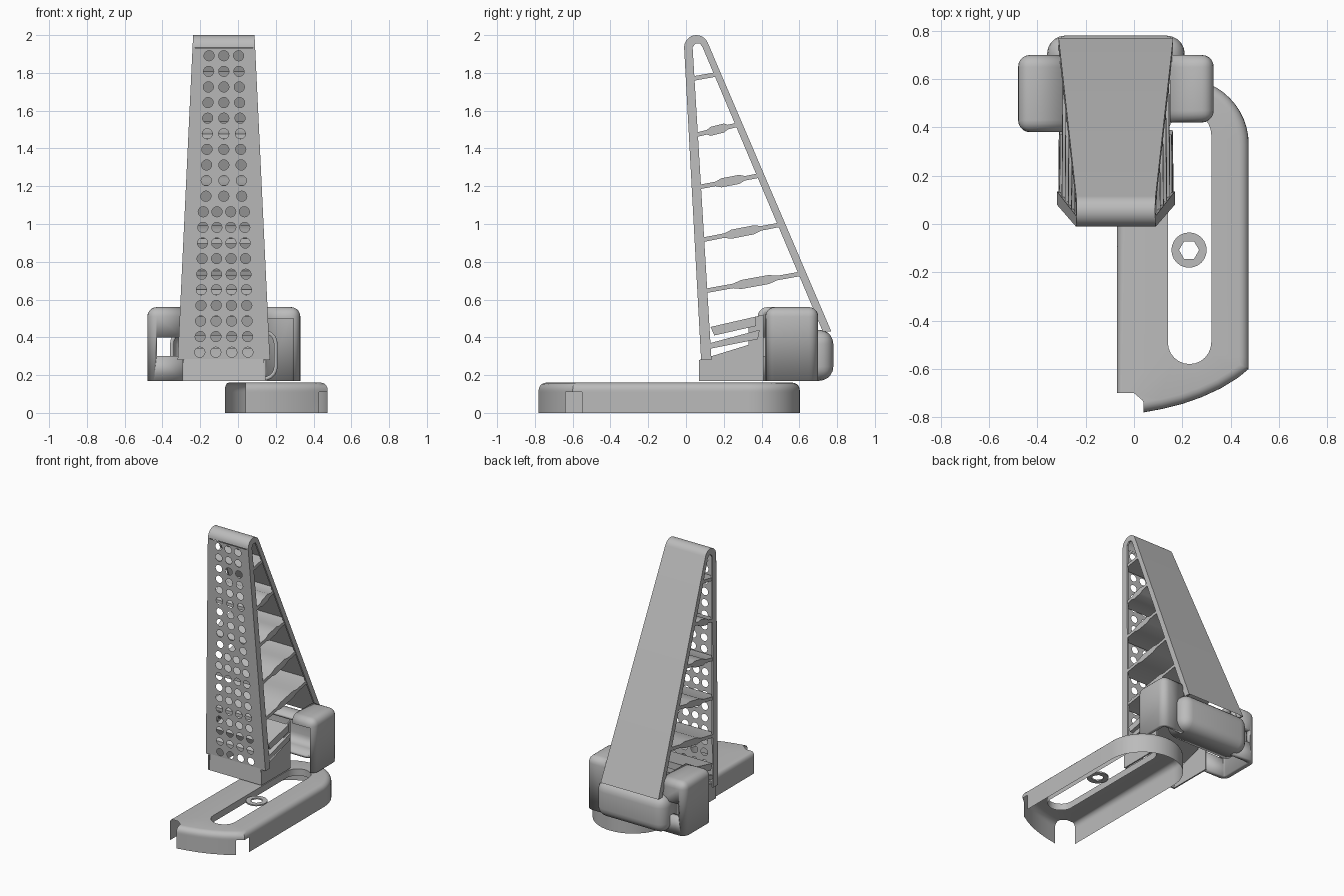
import bpy, bmesh, math
from mathutils import Vector

if "Cube" in bpy.data.objects:
    bpy.data.objects.remove(bpy.data.objects["Cube"])

grey = bpy.data.materials.new("plain_grey")
grey.diffuse_color = (0.5, 0.5, 0.5, 1)
grey.use_nodes = True
grey.node_tree.nodes["Principled BSDF"].inputs["Base Color"].default_value = grey.diffuse_color
C = -0.075                                   # centre line of the tower in x


def finish(name, bm, thick=0):
    bmesh.ops.remove_doubles(bm, verts=bm.verts, dist=1e-5)
    bmesh.ops.recalc_face_normals(bm, faces=bm.faces)
    me = bpy.data.meshes.new(name)
    bm.to_mesh(me)
    bm.free()
    me.materials.append(grey)
    ob = bpy.data.objects.new(name, me)
    bpy.context.collection.objects.link(ob)
    bpy.context.view_layer.objects.active = ob
    ob.select_set(True)
    bpy.ops.object.shade_smooth_by_angle(angle=math.radians(35))
    ob.select_set(False)
    if thick:
        mod = ob.modifiers.new("wall", 'SOLIDIFY')
        mod.thickness = thick
    return ob


def face(bm, pts):
    return bm.faces.new([bm.verts.new(p) for p in pts])


def prism(bm, pts, xa, xb):
    """Solid from a (y, z) outline between x functions of z."""
    a = [(xa(z), y, z) for y, z in pts]
    b = [(xb(z), y, z) for y, z in pts]
    face(bm, a)
    face(bm, b)
    for i in range(len(pts)):
        j = (i + 1) % len(pts)
        face(bm, (a[i], a[j], b[j], b[i]))


def shell(name, lo, hi, bevel, cuts, thick):
    """Rounded box left open on the listed sides, such as '-z'."""
    lo, hi = Vector(lo), Vector(hi)
    L, H, planes = lo.copy(), hi.copy(), []
    for c in cuts:
        k, n = "xyz".index(c[1]), Vector()
        if c[0] == '-':
            L[k] -= 2 * bevel
            n[k] = -1
            planes.append((lo, n))
        else:
            H[k] += 2 * bevel
            n[k] = 1
            planes.append((hi, n))
    bm = bmesh.new()
    bmesh.ops.create_cube(bm, size=1)
    for v in bm.verts:
        v.co = [(L[k] + H[k]) / 2 + v.co[k] * (H[k] - L[k]) for k in range(3)]
    bmesh.ops.bevel(bm, geom=bm.edges[:], offset=bevel, segments=5,
                    profile=0.5, affect='EDGES')
    bmesh.ops.recalc_face_normals(bm, faces=bm.faces)
    for co, no in planes:
        bmesh.ops.bisect_plane(bm, geom=bm.verts[:] + bm.edges[:] + bm.faces[:],
                               plane_co=co, plane_no=no, clear_outer=True)
    ob = finish(name, bm, thick)
    # make sure the wall grows inwards
    mid = (lo + hi) / 2
    big = max(ob.data.polygons, key=lambda p: p.area)
    if big.normal.dot(big.center - mid) < 0:
        ob.data.flip_normals()
    return ob


def window(ob, lo, hi):
    """Cut a rectangular opening into a shell."""
    bm = bmesh.new()
    prism(bm, [(lo[1], lo[2]), (hi[1], lo[2]), (hi[1], hi[2]), (lo[1], hi[2])],
          lambda z: lo[0], lambda z: hi[0])
    cutter = finish(ob.name + "_cutter", bm)
    cutter.hide_render = True
    cutter.hide_viewport = True
    mod = ob.modifiers.new("opening", 'BOOLEAN')
    mod.operation = 'DIFFERENCE'
    mod.object = cutter


def hw(z):                                   # tower half width
    return 0.165 + (1.95 - z) * 0.0476


def front(z):                                # front line of the tower
    return 0.08 - 0.0545 * (z - 0.28)


def back(z):                                 # back line of the tower
    return 0.12 + 0.426 * (1.955 - z)


# perforated front plate: every cell is a quad with a round hole
bm = bmesh.new()
step, rows, N = 0.0826, 20, 16
P = lambda u, z: (C + u * hw(z), front(z), z)
for r in range(rows):
    z0 = 0.28 + r * step
    zc, n = z0 + step / 2, 4 if r < 10 else 3
    for s in (-1, 1):
        face(bm, [P(s, z0), P(s * .7, z0), P(s * .7, z0 + step), P(s, z0 + step)])
    for c in range(n):
        uc, du = -0.7 + (c + 0.5) * 1.4 / n, 0.7 / n
        outer, inner = [], []
        for i in range(N):
            a = 2 * math.pi * i / N
            ca, sa = math.cos(a), math.sin(a)
            m = max(abs(ca), abs(sa))
            outer.append(P(uc + du * ca / m, zc + step / 2 * sa / m))
            inner.append(P(uc + 0.027 * ca / hw(zc), zc + 0.027 * sa))
        for i in range(N):
            j = (i + 1) % N
            face(bm, (outer[i], outer[j], inner[j], inner[i]))
finish("perforated_front_plate", bm)

# rounded top cap and plain back plate
arc = [(0.055 + 0.065 * math.cos(math.radians(a)), 1.935 + 0.065 * math.sin(math.radians(a)))
       for a in [180 - 157 * i / 12 for i in range(13)]]
skin = arc + [(back(0.43), 0.43)]
bm = bmesh.new()
for (y0, z0), (y1, z1) in zip(skin, skin[1:]):
    face(bm, [(C - hw(z0), y0, z0), (C + hw(z0), y0, z0),
              (C + hw(z1), y1, z1), (C - hw(z1), y1, z1)])
finish("top_cap_and_back_plate", bm)

# open side frames
bm = bmesh.new()
strips = [
    [(front(.28), .28), (front(.28) + .055, .28), (.035, 1.935), (-.01, 1.935)],
    [(back(.43), .43), (back(.43) - .045, .43), (.088, 1.935), (.115, 1.96)],
    arc + [(.088, 1.935), (.075, 1.955), (.05, 1.955), (.035, 1.935)]]
for s in (-1, 1):
    for st in strips:
        prism(bm, st, lambda z: C + s * hw(z), lambda z: C + s * (hw(z) - 0.012))
finish("side_frames", bm)

# sloping shelves with thicker middles
bm = bmesh.new()
X0, X1 = (lambda z: C - hw(z) + .003), (lambda z: C + hw(z) - .003)
for za, zb in ((1.765, 1.795), (1.465, 1.53), (1.19, 1.26), (0.91, 1.0), (0.64, 0.74)):
    ya, yb = front(za) + .01, back(zb) - .01
    at = lambda t, o: (ya + t * (yb - ya), za + t * (zb - za) + o)
    t1 = .012
    t2 = .012 if za > 1.7 else .024
    ts = ((0, t1), (.32, t1), (.4, t2), (.66, t2), (.74, t1), (1, t1))
    prism(bm, [at(t, o) for t, o in ts] + [at(t, -o) for t, o in ts[::-1]], X0, X1)
prism(bm, [(.13, .34), (.38, .39), (.39, .44), (.13, .37)], X0, X1)
prism(bm, [(.15, .41), (.37, .46), (.37, .51), (.13, .455)], X0, X1)
finish("shelves", bm)

# foot under the tower: side walls and front wall
bm = bmesh.new()
for x in (-0.295, 0.135):
    prism(bm, [(.07, .17), (.07, .28), (.33, .36), (.33, .5), (.41, .52), (.41, .17)],
          lambda z: x, lambda z: x + .01)
prism(bm, [(.07, .17), (.08, .17), (.09, .29), (.08, .29)],
      lambda z: -.295, lambda z: .145)
finish("tower_foot", bm)

# rear bumper and the two side ears
shell("rear_bumper", (-.36, .6, .17), (.21, .78, .44), .075, ['-y'], .02)
ear = shell("right_ear", (.15, .42, .17), (.33, .70, .56), .05, ['-x', '-z'], .03)
window(ear, (.1, .36, .1), (.295, .5, .5))
ear = shell("left_ear", (-.48, .38, .17), (-.29, .70, .56), .05, ['+x', '-z'], .04)
window(ear, (-.43, .3, .30), (-.2, .8, .40))

# hollow base: outer wall with rounded rim, top with a long slot
cx, cy, R = 0.2025, 0.33, 0.2725
outline = [(-.07, -.70), (0, -.70), (.035, -.73), (.04, -.78), (.12, -.765), (.2, -.745),
           (.28, -.717), (.36, -.68), (.43, -.637), (.475, -.60), (.475, -.55)]
outline += [(cx + R * math.cos(math.pi * i / 24), cy + R * math.sin(math.pi * i / 24))
            for i in range(25)]
n = len(outline)


def inset(i, d):
    if i in (1, 2):
        return outline[i]
    if i == 0:
        return (outline[0][0] + d * .5, outline[0][1])
    if i == 3:
        return (outline[3][0], outline[3][1] + d)
    p, q = Vector(outline[i - 1]), Vector(outline[(i + 1) % n])
    t = (q - p).normalized()
    return (outline[i][0] - t.y * d, outline[i][1] + t.x * d)


bm = bmesh.new()
rings = [(0, 0), (.11, 0)] + [(.12 + .04 * math.sin(a), .04 * (1 - math.cos(a)))
                              for a in [math.pi / 2 * k / 5 for k in range(6)]]
loops = [[bm.verts.new((*inset(i, d), z)) for i in range(n)] for z, d in rings]
for k in range(len(loops) - 1):
    for i in range(n):
        j = (i + 1) % n
        if i < 3 or (k == 0 and i in (8, 9)):     # openings in the wall
            continue
        bm.faces.new((loops[k][i], loops[k][j], loops[k + 1][j], loops[k + 1][i]))
slot = [(.23 + .09 * math.cos(a), (.37 if k < 13 else -.49) + .09 * math.sin(a))
        for k in range(26) for a in [math.pi * (k if k < 13 else k - 1) / 12]]
hole = [[bm.verts.new((x, y, z)) for x, y in slot] for z in (.16, .11)]
edges = []
for lp in (loops[-1], hole[0]):
    for i in range(len(lp)):
        a, b = lp[i], lp[(i + 1) % len(lp)]
        edges.append(bm.edges.get((a, b)) or bm.edges.new((a, b)))
bmesh.ops.triangle_fill(bm, edges=edges, use_beauty=True, normal=(0, 0, 1))
for i in range(26):
    j = (i + 1) % 26
    bm.faces.new((hole[0][i], hole[0][j], hole[1][j], hole[1][i]))
finish("slotted_base", bm)

# washer with a hexagonal hole
bm = bmesh.new()
ring = []
for i in range(24):
    a = math.radians(15 * i)
    h = .036 / math.cos((a % (math.pi / 3)) - math.pi / 6)
    ring.append([(.228 + r * math.cos(a), -.108 + r * math.sin(a), z)
                 for r, z in ((.073, .14), (.073, .15), (h, .15), (h, .14))])
for i in range(24):
    p, q = ring[i], ring[(i + 1) % 24]
    for k in range(4):
        m = (k + 1) % 4
        face(bm, (p[k], q[k], q[m], p[m]))
finish("hex_washer", bm)
